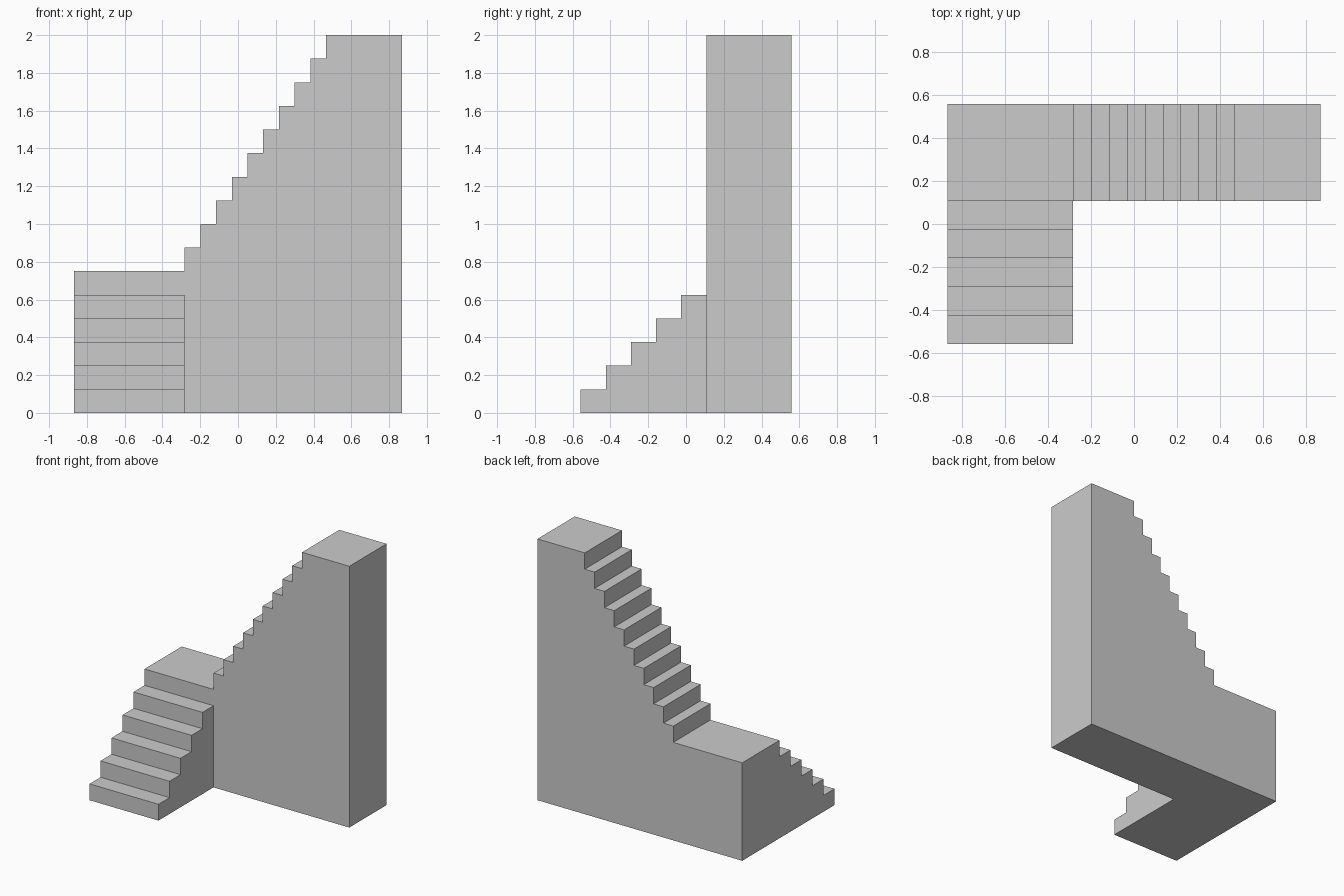
import bpy
import bmesh
from mathutils import Vector

if "Cube" in bpy.data.objects:
    bpy.data.objects.remove(bpy.data.objects["Cube"])

RISER = 0.125
X0, X1 = -0.867, 0.867        # overall width
Y0, Y1 = -0.558, 0.558        # overall depth
LANDING_X, LANDING_Y = -0.283, 0.108
LOWER_STEPS, UPPER_STEPS = 5, 9
LOWER_TREAD = (LANDING_Y - Y0) / LOWER_STEPS
UPPER_TREAD = 0.75 / UPPER_STEPS


def stair_profile(start, tread, base, steps):
    """Zigzag (distance, height) points climbing from the first riser."""
    pts = [(start, base)]
    for i in range(steps):
        z = base + (i + 1) * RISER
        pts += [(start + i * tread, z), (start + (i + 1) * tread, z)]
    return pts


def extrude_profile(name, points, sweep):
    """Solid prism from a closed 3D outline."""
    bm = bmesh.new()
    face = bm.faces.new([bm.verts.new(p) for p in points])
    geo = bmesh.ops.extrude_face_region(bm, geom=[face])["geom"]
    moved = [g for g in geo if isinstance(g, bmesh.types.BMVert)]
    bmesh.ops.translate(bm, verts=moved, vec=Vector(sweep))
    bmesh.ops.recalc_face_normals(bm, faces=bm.faces)
    mesh = bpy.data.meshes.new(name)
    bm.to_mesh(mesh)
    bm.free()
    obj = bpy.data.objects.new(name, mesh)
    bpy.context.collection.objects.link(obj)
    return obj


# Landing, upper flight and top platform share one profile along x
landing_z = (LOWER_STEPS + 1) * RISER
top_z = landing_z + (UPPER_STEPS + 1) * RISER
upper = [(X0, 0), (X0, landing_z)]
upper += stair_profile(LANDING_X, UPPER_TREAD, landing_z, UPPER_STEPS)
upper += [(LANDING_X + UPPER_STEPS * UPPER_TREAD, top_z), (X1, top_z), (X1, 0)]
staircase = extrude_profile("staircase", [(x, LANDING_Y, z) for x, z in upper],
                            (0, Y1 - LANDING_Y, 0))

# Lower flight along y, running into the landing block
lower = stair_profile(Y0, LOWER_TREAD, 0, LOWER_STEPS)
lower[-1] = (LANDING_Y + 0.2, LOWER_STEPS * RISER)
lower.append((LANDING_Y + 0.2, 0))
flight = extrude_profile("lower_flight", [(X0, y, z) for y, z in lower],
                         (LANDING_X - X0, 0, 0))

# Merge both into one L-shaped solid
union = staircase.modifiers.new("merge_flight", "BOOLEAN")
union.operation = "UNION"
union.solver = "EXACT"
union.object = flight
bpy.context.view_layer.objects.active = staircase
bpy.ops.object.modifier_apply(modifier=union.name)
bpy.data.objects.remove(flight)
